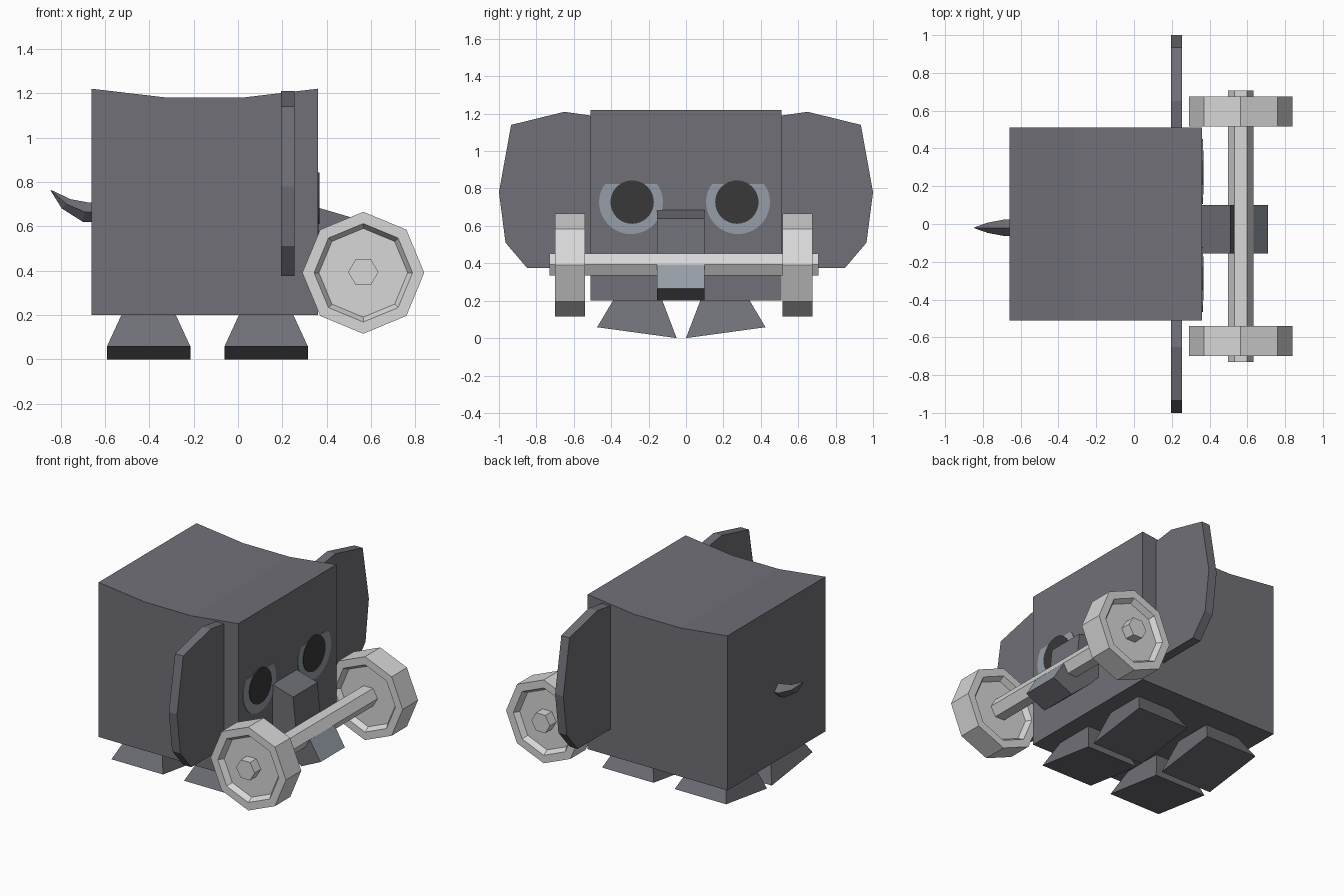
import bpy, bmesh, math
from mathutils import Vector

old = bpy.data.objects.get("Cube")
if old:
    bpy.data.objects.remove(old)


def material(name, r, g, b):
    m = bpy.data.materials.new(name)
    m.use_nodes = True
    m.diffuse_color = (r, g, b, 1)
    m.node_tree.nodes["Principled BSDF"].inputs["Base Color"].default_value = (r, g, b, 1)
    return m


SKIN = material("slate grey skin", 0.16, 0.16, 0.185)
PALE = material("pale blue grey", 0.30, 0.34, 0.38)
BLACK = material("pupil black", 0.04, 0.04, 0.04)
STEEL = material("light steel", 0.68, 0.68, 0.68)


def loft(name, rings, *mats):
    """Join rings of equal point count with side faces and cap both ends."""
    bm = bmesh.new()
    loops = [[bm.verts.new(p) for p in ring] for ring in rings]
    n = len(loops[0])
    for a, b in zip(loops, loops[1:]):
        for i in range(n):
            j = (i + 1) % n
            bm.faces.new((a[i], a[j], b[j], b[i]))
    bm.faces.new(loops[0])
    bm.faces.new(loops[-1])
    bmesh.ops.recalc_face_normals(bm, faces=bm.faces)
    mesh = bpy.data.meshes.new(name)
    bm.to_mesh(mesh)
    bm.free()
    for m in mats:
        mesh.materials.append(m)
    ob = bpy.data.objects.new(name, mesh)
    bpy.context.scene.collection.objects.link(ob)
    return ob


def side_profile(name, xz, y0, y1, *mats):
    return loft(name, [[(x, y, z) for x, z in xz] for y in (y0, y1)], *mats)


def front_profile(name, yz, x0, x1, *mats):
    return loft(name, [[(x, y, z) for y, z in yz] for x in (x0, x1)], *mats)


def circle(r, n, u=0.0, v=0.0):
    return [(u + r * math.cos(math.tau * i / n), v + r * math.sin(math.tau * i / n))
            for i in range(n)]


# Body with a sagging back
side_profile("body", [(-0.66, 0.2), (0.36, 0.2), (0.36, 1.22), (0.02, 1.18),
                      (-0.32, 1.18), (-0.66, 1.22)], -0.51, 0.51, SKIN)

# Trunk curling forward under the bar, with a pale tip
trunk = side_profile("trunk", [(0.34, 0.69), (0.51, 0.64), (0.53, 0.45), (0.625, 0.405),
                               (0.71, 0.265), (0.57, 0.2), (0.42, 0.33), (0.34, 0.42)],
                     -0.155, 0.10, SKIN, PALE)
for f in trunk.data.polygons:
    if f.center.x > 0.65 and f.normal.x > 0.5:
        f.material_index = 1

EAR = [(0.48, 1.19), (0.51, 1.19), (0.65, 1.21), (0.935, 1.14), (1.0, 0.78),
       (0.965, 0.51), (0.85, 0.375), (0.48, 0.375)]

for side, s in (("right", -1), ("left", 1)):
    # Ears
    front_profile(side + "_ear", [(s * y, z) for y, z in EAR], 0.195, 0.255, SKIN)

    # Eyes: iris disc cut flat by the lid, and a round pupil
    eye_y = s * 0.286 - 0.008
    iris = [(y, min(z, 0.823)) for y, z in circle(0.171, 40, eye_y, 0.727)]
    front_profile(side + "_iris", iris, 0.355, 0.364, PALE)
    front_profile(side + "_pupil", circle(0.116, 32, s * 0.28 - 0.008, 0.727),
                  0.355, 0.368, BLACK)

    # Feet: flared blocks with soles tilted up towards the outside
    for end, cx in (("back", -0.403), ("front", 0.127)):
        rings = []
        for half, ys, zs in ((0.118, (0.105, 0.36), (0.21, 0.21)),
                             (0.188, (0.025, 0.45), (0.0, 0.058))):
            rings.append([(cx + dx * half, s * ys[k] - 0.025, zs[k])
                          for dx, k in ((-1, 0), (1, 0), (1, 1), (-1, 1))])
        loft(side + "_" + end + "_foot", rings, SKIN)

    # Weight plates: octagons with a recess on both faces
    cy = s * 0.608 - 0.012
    steps = ((0.20, -0.045), (0.222, -0.08), (0.275, -0.08),
             (0.275, 0.08), (0.222, 0.08), (0.20, 0.045))
    loft(side + "_weight", [[(x, cy + dy, z) for x, z in circle(r, 8, 0.565, 0.39)]
                            for r, dy in steps], STEEL)

# Bar through both weights
side_profile("weight_bar", circle(0.068, 6, 0.565, 0.393), -0.73, 0.708, STEEL)

# Tail: tapering diamond section sweeping up
tail_rings = []
for top, bottom, w in (((-0.64, 0.705), (-0.64, 0.62), 0.045),
                       ((-0.68, 0.708), (-0.70, 0.62), 0.043),
                       ((-0.755, 0.722), (-0.795, 0.68), 0.027),
                       ((-0.842, 0.763), (-0.845, 0.76), 0.003)):
    t, b = Vector((top[0], -0.02, top[1])), Vector((bottom[0], -0.02, bottom[1]))
    mid = (t + b) / 2
    tail_rings.append([t, mid + Vector((0, w, 0)), b, mid - Vector((0, w, 0))])
loft("tail", tail_rings, SKIN)
